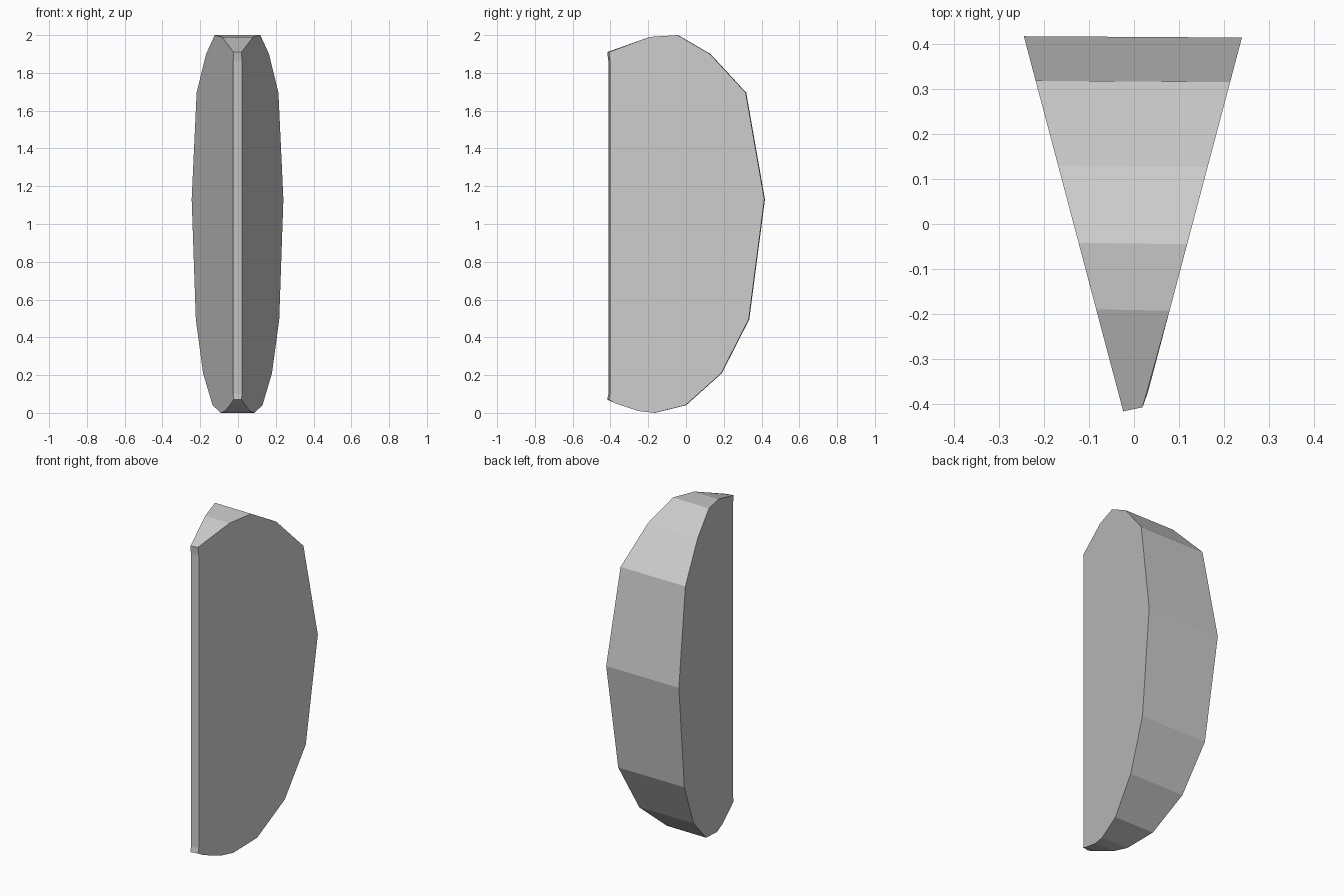
import bpy
import bmesh

cube = bpy.data.objects.get("Cube")
if cube:
    bpy.data.objects.remove(cube, do_unlink=True)

# Single matte grey
grey = bpy.data.materials.new("light_grey")
grey.use_nodes = True
colour = (0.6, 0.6, 0.6, 1)
grey.diffuse_color = colour
grey.node_tree.nodes["Principled BSDF"].inputs["Base Color"].default_value = colour

# Side outline as (y, z): over the top, round the back, under the base, up the front
PROFILE = [
    (-0.417, 1.91), (-0.19, 1.99), (-0.042, 2.0), (0.13, 1.9),
    (0.319, 1.695), (0.418, 1.13), (0.335, 0.495), (0.19, 0.21),
    (0.0, 0.04), (-0.165, 0.0), (-0.25, 0.01), (-0.37, 0.05),
    (-0.417, 0.07), (-0.411, 0.1), (-0.411, 1.86),
]


def half_width(y):
    """The wedge widens evenly from the front strip to the back."""
    return 0.022 + 0.265 * (y + 0.417)


def add_wedge(name):
    bm = bmesh.new()
    right, left = [], []
    for y, z in PROFILE:
        # The narrow front strip is turned slightly to one side
        skew = 0.009 if y < -0.4 else -0.003
        w = half_width(y)
        right.append(bm.verts.new((-w - 0.002, y, z)))
        left.append(bm.verts.new((w - 0.003, y + skew, z)))
    # Rim faces all round, then the two flat sides
    count = len(PROFILE)
    for i in range(count):
        j = (i + 1) % count
        bm.faces.new((right[i], right[j], left[j], left[i]))
    bm.faces.new(right)
    bm.faces.new(left[::-1])
    bmesh.ops.recalc_face_normals(bm, faces=bm.faces)
    mesh = bpy.data.meshes.new(name)
    bm.to_mesh(mesh)
    bm.free()
    mesh.materials.append(grey)
    obj = bpy.data.objects.new(name, mesh)
    bpy.context.collection.objects.link(obj)
    return obj


add_wedge("wedge_segment")
